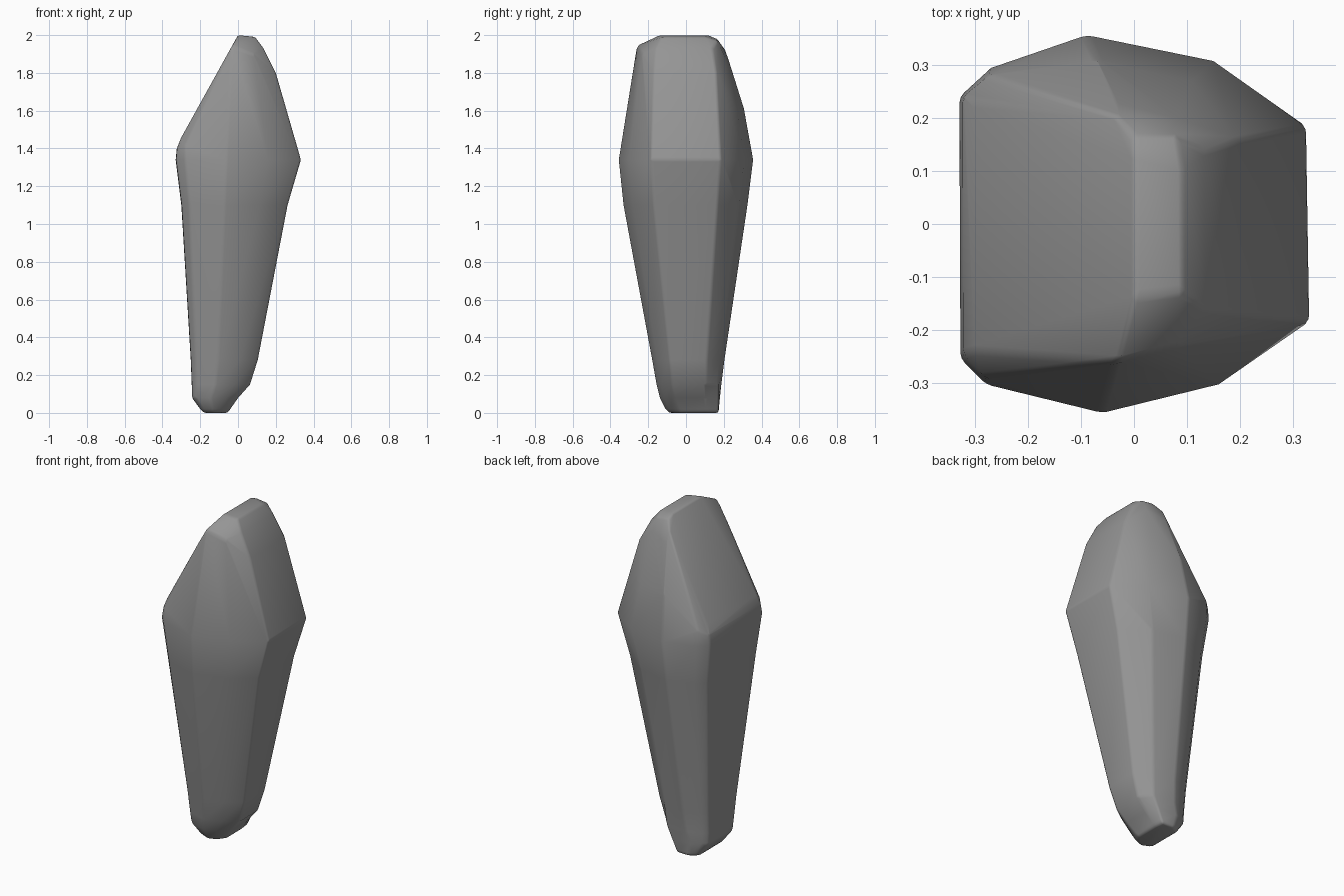
import bpy, bmesh, math

if "Cube" in bpy.data.objects:
    bpy.data.objects.remove(bpy.data.objects["Cube"])

# Widest cross-section of the stone (girdle)
GIRDLE_Z = 1.34
girdle = [(-.33, .24), (-.27, .295), (-.09, .357), (.15, .308), (.327, .183),
          (.333, -.183), (.16, -.303), (-.06, -.357), (-.28, -.303), (-.328, -.255)]
BACK_RIGHT = 3

# Tapering shaft: z, x min, x max, y min, y max, squareness of the back right corner
shaft = [(1.10, -.30, .26, -.332, .327, 0), (.28, -.25, .103, -.18, .205, .1),
         (.15, -.245, .062, -.157, .188, .4), (.08, -.243, .0, -.14, .18, .8),
         (.02, -.20, -.042, -.11, .174, 1), (0, -.18, -.055, -.09, .172, 1)]

# Corners of the slanted crown facets
crown = [(-.324, .24, 1.40), (-.323, -.245, 1.40), (-.302, -.24, 1.455), (-.302, .22, 1.455),
         (-.283, -.29, 1.42), (-.275, .28, 1.43),
         (0, -.14, 2), (0, .12, 2), (.09, -.13, 1.99), (.09, .10, 1.99),
         (-.031, -.26, 1.944), (.08, -.232, 1.90),
         (0, .165, 1.98), (.08, .165, 1.97), (-.034, .205, 1.93), (.08, .20, 1.90),
         (-.03, .228, 1.86), (-.07, .31, 1.60), (.11, .27, 1.60),
         (.20, -.17, 1.80), (.20, .16, 1.80), (.135, -.16, 1.93), (.135, .14, 1.93)]

bm = bmesh.new()
ring = [bm.verts.new((x, y, GIRDLE_Z)) for x, y in girdle]

# Crown: convex hull above the girdle, left open underneath
top = [bm.verts.new(p) for p in crown]
hull = bmesh.ops.convex_hull(bm, input=ring + top)
inside = [v for v in hull["geom_interior"] if isinstance(v, bmesh.types.BMVert)]
bmesh.ops.delete(bm, geom=[v for v in inside if v not in ring], context='VERTS')
cap = [f for f in bm.faces if all(v.co.z < GIRDLE_Z + .001 for v in f.verts)]
bmesh.ops.delete(bm, geom=cap, context='FACES')

# Shaft: loft scaled copies of the girdle down to the foot
for z, x0, x1, y0, y1, square in shaft:
    low = [bm.verts.new((x0 + (x + .33) / .66 * (x1 - x0),
                         y0 + (y + .357) / .714 * (y1 - y0), z)) for x, y in girdle]
    corner = low[BACK_RIGHT].co
    corner.x += (x1 - corner.x) * .8 * square
    corner.y += (y1 - corner.y) * .9 * square
    for i in range(len(ring)):
        j = (i + 1) % len(ring)
        bm.faces.new((ring[i], ring[j], low[j], low[i]))
    ring = low
bm.faces.new(ring)
bmesh.ops.recalc_face_normals(bm, faces=bm.faces)

mesh = bpy.data.meshes.new("stone_shard")
bm.to_mesh(mesh)
bm.free()
shard = bpy.data.objects.new("stone_shard", mesh)
bpy.context.collection.objects.link(shard)
bpy.context.view_layer.objects.active = shard
shard.select_set(True)

# Dark grey stone
stone = bpy.data.materials.new("dark_stone")
stone.diffuse_color = (.3, .3, .3, 1)
stone.use_nodes = True
stone.node_tree.nodes["Principled BSDF"].inputs["Base Color"].default_value = stone.diffuse_color
mesh.materials.append(stone)

# Softly worn edges
bevel = shard.modifiers.new("worn_edges", 'BEVEL')
bevel.width = .012
bevel.segments = 2
bevel.limit_method = 'ANGLE'
bevel.angle_limit = math.radians(25)
bpy.ops.object.modifier_apply(modifier=bevel.name)
bpy.ops.object.shade_smooth_by_angle(angle=math.radians(60))
